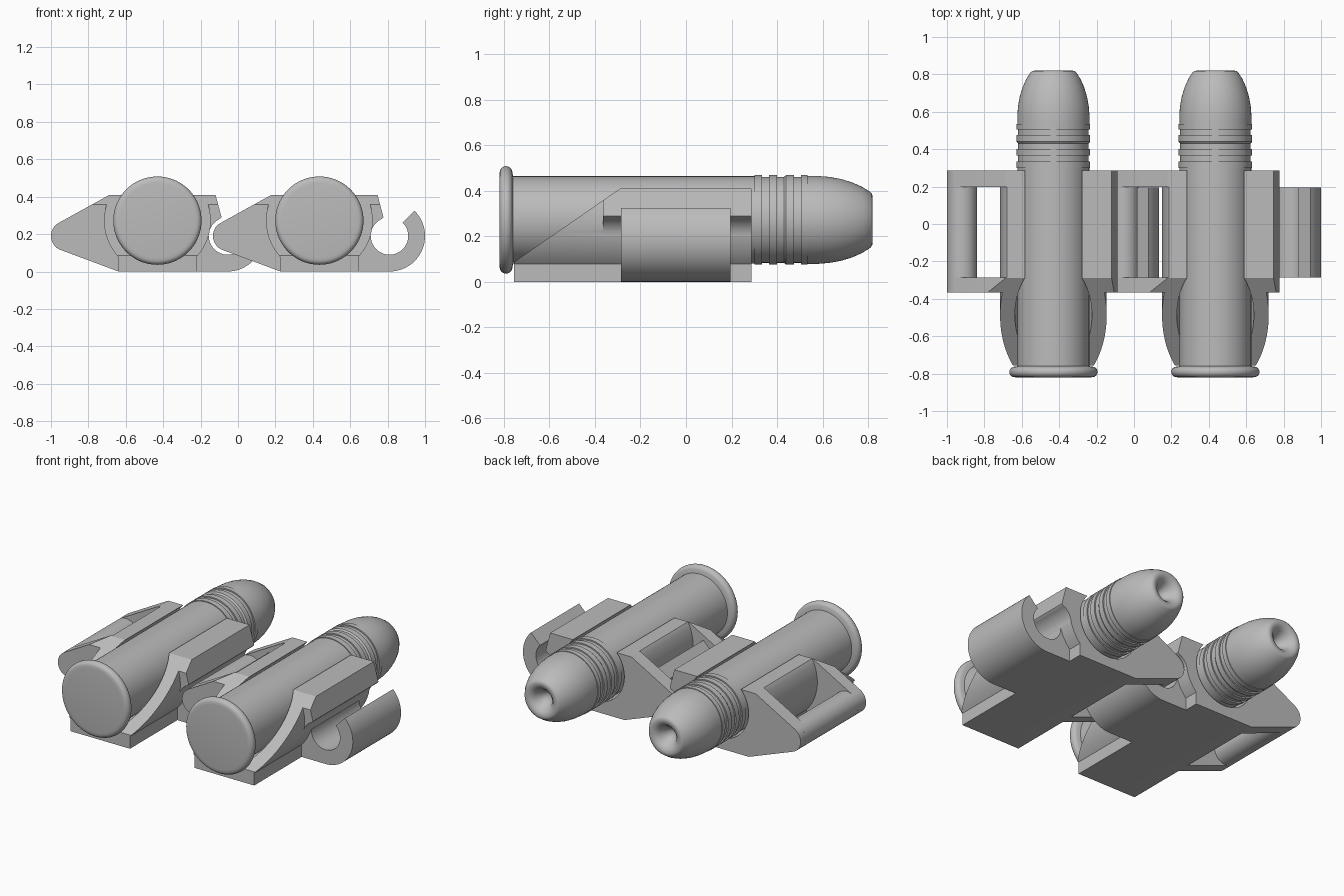
import bpy, bmesh
from math import sin, cos, radians, pi
from mathutils import Vector, Matrix

old = bpy.data.objects.get("Cube")
if old:
    bpy.data.objects.remove(old, do_unlink=True)

grey = bpy.data.materials.new("plain grey")
grey.use_nodes = True
grey.diffuse_color = (0.5, 0.5, 0.5, 1)
grey.node_tree.nodes["Principled BSDF"].inputs["Base Color"].default_value = (0.5, 0.5, 0.5, 1)

AXIS_Z = 0.272            # height of the round's axis
PIN = (-0.489, 0.19)      # hinge bar centre
HOOK = (0.375, 0.19)      # hook centre
TOP = 0.41


def arc(centre, r, a0, a1, n):
    steps = [radians(a0 + (a1 - a0) * i / n) for i in range(n + 1)]
    return [(centre[0] + r * cos(a), centre[1] + r * sin(a)) for a in steps]


def circle(centre, r, n=64):
    return arc(centre, r, 0, 360, n)[:-1]


def make_object(name, bm):
    bmesh.ops.recalc_face_normals(bm, faces=bm.faces[:])
    mesh = bpy.data.meshes.new(name)
    bm.to_mesh(mesh)
    bm.free()
    mesh.materials.append(grey)
    obj = bpy.data.objects.new(name, mesh)
    bpy.context.collection.objects.link(obj)
    return obj


def prism(name, points, start, end, along="y"):
    """Extrude a flat outline along y (outline in xz) or x (outline in yz)."""
    bm = bmesh.new()
    place = (lambda p: (p[0], start, p[1])) if along == "y" else (lambda p: (start, p[0], p[1]))
    face = bm.faces.new([bm.verts.new(place(p)) for p in points])
    ext = bmesh.ops.extrude_face_region(bm, geom=[face], use_keep_orig=True)
    shift = Vector((0, end - start, 0)) if along == "y" else Vector((end - start, 0, 0))
    bmesh.ops.translate(bm, vec=shift, verts=[v for v in ext["geom"] if isinstance(v, bmesh.types.BMVert)])
    return make_object(name, bm)


def combine(target, tool, operation):
    """Apply a boolean and drop the helper."""
    mod = target.modifiers.new("bool", "BOOLEAN")
    mod.operation, mod.solver, mod.object = operation, "EXACT", tool
    graph = bpy.context.evaluated_depsgraph_get()
    mesh = bpy.data.meshes.new_from_object(target.evaluated_get(graph))
    target.modifiers.clear()
    target.data = mesh
    bpy.data.objects.remove(tool, do_unlink=True)


def smooth(obj, angle):
    bpy.ops.object.select_all(action="DESELECT")
    obj.select_set(True)
    bpy.context.view_layer.objects.active = obj
    bpy.ops.object.shade_smooth_by_angle(angle=radians(angle))


# Link: side arms and top slab, with the hinge window cut out
outline = arc(PIN, 0.08, 252, 119, 16) + [
    (-0.256, TOP), (0.311, TOP), (0.343, 0.29), (0.26, 0.2), (0.1, 0.05), (0.1, 0), (-0.208, 0)]
link = prism("right_link", outline, -0.365, 0.287)
combine(link, prism("window", [(-0.7, -0.1), (-0.1, -0.1), (-0.1, 0.6), (-0.7, 0.6)], -0.285, 0.197), "DIFFERENCE")

# Link: round sleeve, base plate, hinge bar and hook
sleeve = [(x, min(max(z, 0), TOP)) for x, z in circle((0, AXIS_Z), 0.285, 96)]
combine(link, prism("sleeve", sleeve, -0.757, 0.287), "UNION")
combine(link, prism("plate", [(-0.208, 0), (0.208, 0), (0.208, 0.09), (-0.208, 0.09)], -0.757, 0.287), "UNION")
combine(link, prism("bar", circle(PIN, 0.08, 48), -0.32, 0.24), "UNION")
hook = [(0, 0)] + arc(HOOK, 0.19, -90, 45, 24) + arc(HOOK, 0.1, 45, -180, 36) + [(0, 0.19)]
combine(link, prism("hook", hook, -0.285, 0.195), "UNION")

# Link: hinge clearance, bore and sloped front
combine(link, prism("clearance", circle(HOOK, 0.1), -0.37, 0.3), "DIFFERENCE")
combine(link, prism("bore", circle((0, AXIS_Z), 0.206, 96), -1, 1), "DIFFERENCE")
slope = [(-0.9, -0.013), (-0.2, 0.472), (-0.2, 0.7), (-0.9, 0.7)]
combine(link, prism("slope", slope, -1, 1, along="x"), "DIFFERENCE")
smooth(link, 25)

# Round: one turned profile of (radius, y)
profile = [(0, -0.82), (0.2, -0.82)]
profile += [(0.208 + r, y) for r, y in arc((0, -0.791), 0.028, -75, 75, 10)]
profile += [(0.192, -0.76), (0.192, 0.3)]
for y in (0.3, 0.365, 0.44):
    profile += [(0.197, y), (0.197, y + 0.035), (0.189, y + 0.035), (0.189, y + 0.065)]
profile += [(0.197, 0.505), (0.197, 0.535), (0.193, 0.535)]
profile += [(0.193, 0.58), (0.189, 0.63), (0.18, 0.68), (0.165, 0.73), (0.145, 0.775), (0.122, 0.811),
            (0.113, 0.818), (0.1, 0.82), (0.08, 0.815), (0.06, 0.795), (0.04, 0.76), (0, 0.72)]
bm = bmesh.new()
ring = [bm.verts.new((r, y, 0)) for r, y in profile]
edges = [bm.edges.new(pair) for pair in zip(ring, ring[1:])]
bmesh.ops.spin(bm, geom=ring + edges, cent=(0, 0, 0), axis=(0, 1, 0), angle=2 * pi, steps=72)
bmesh.ops.remove_doubles(bm, verts=bm.verts[:], dist=0.0005)
bmesh.ops.translate(bm, vec=(0, 0, AXIS_Z), verts=bm.verts[:])
cartridge = make_object("right_cartridge", bm)
smooth(cartridge, 35)

# Two linked units side by side
for part, left_name in ((link, "left_link"), (cartridge, "left_cartridge")):
    twin = part.copy()
    twin.name = left_name
    bpy.context.collection.objects.link(twin)
    part.location.x = -0.431
    twin.location.x = 0.435
